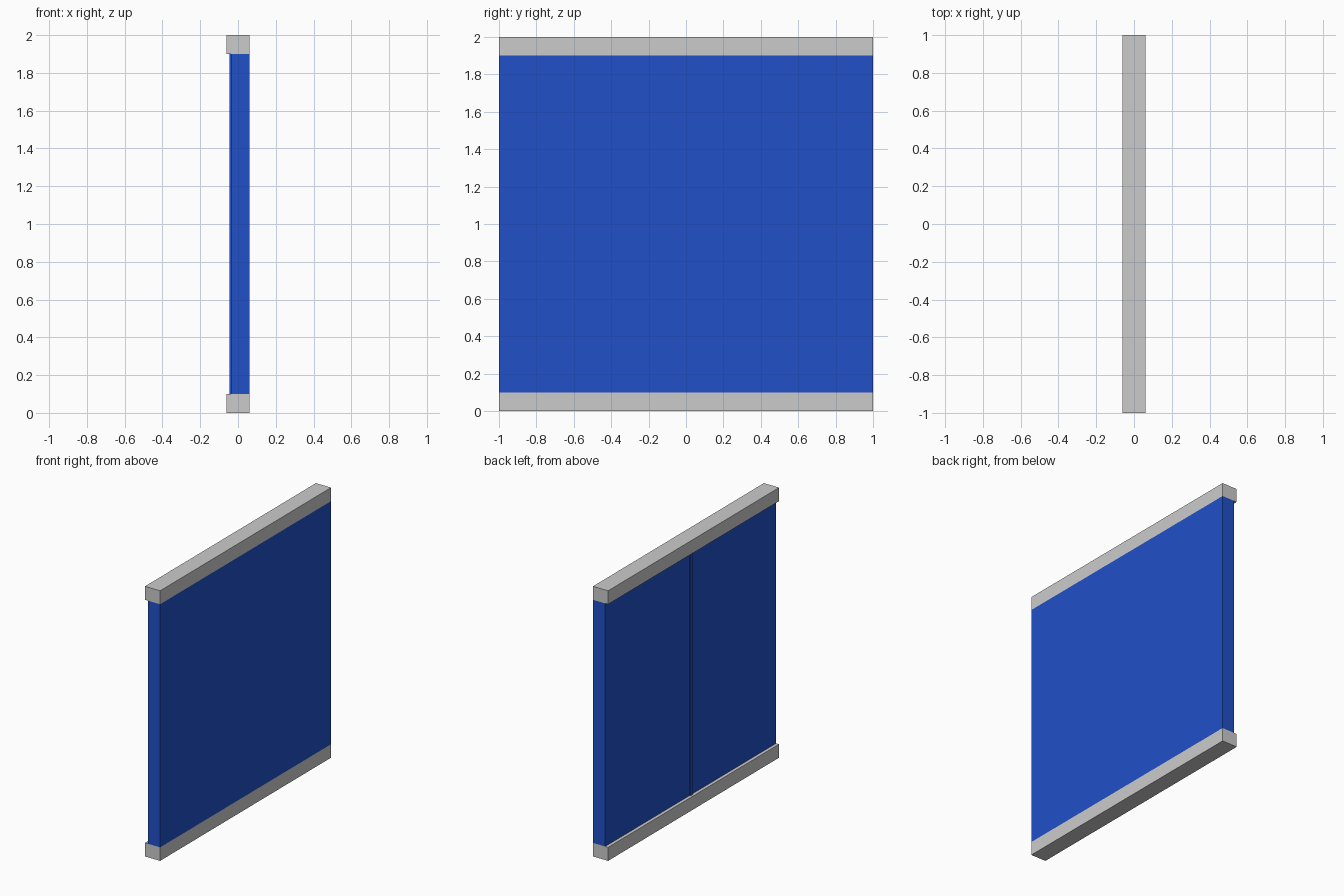
import bpy

if "Cube" in bpy.data.objects:
    bpy.data.objects.remove(bpy.data.objects["Cube"])

blue = bpy.data.materials.new("blue")
blue.diffuse_color = (0.015, 0.08, 0.58, 1)
blue.use_nodes = True
blue.node_tree.nodes["Principled BSDF"].inputs["Base Color"].default_value = blue.diffuse_color


def box(name, x, y, z, mat=None):
    """Box from (min, max) ranges on each axis."""
    bpy.ops.mesh.primitive_cube_add(size=1)
    ob = bpy.context.object
    ob.name = name
    ob.location = [(a + b) / 2 for a, b in (x, y, z)]
    ob.scale = [b - a for a, b in (x, y, z)]
    bpy.ops.object.transform_apply(location=True, rotation=False, scale=True)
    if mat:
        ob.data.materials.append(mat)
    return ob


# Top and bottom rails
for name, z0 in (("bottom_rail", 0), ("top_rail", 1.9)):
    box(name, (-0.062, 0.062), (-1, 1), (z0, z0 + 0.1))

# Wall panel between the rails
box("panel", (-0.038, 0.062), (-1, 1), (0.1, 1.9), blue)

# Thin seam strip down the middle of the back face
box("seam_strip", (-0.046, -0.038), (-0.012, 0.012), (0.1, 1.9), blue)
